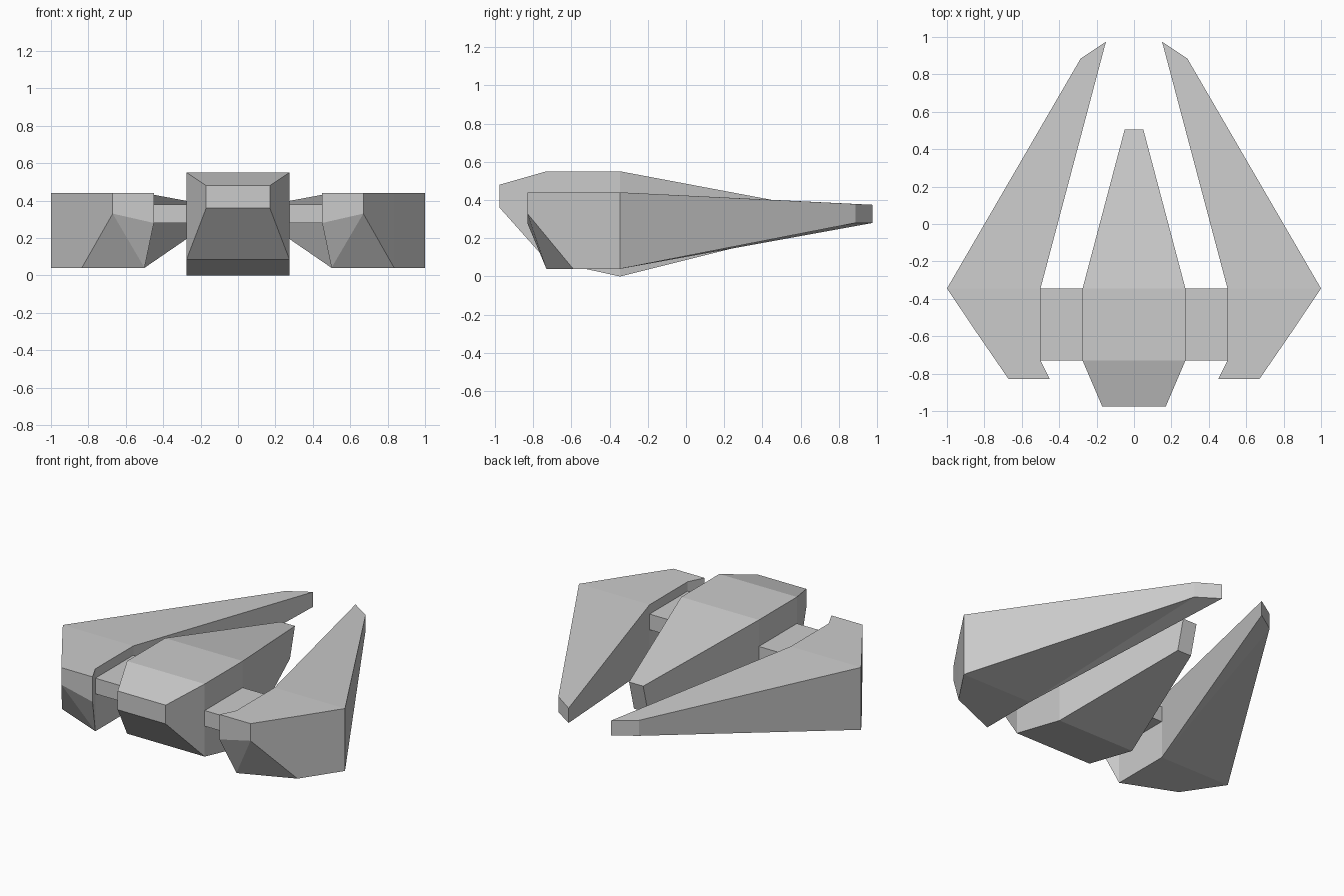
import bpy, bmesh

if "Cube" in bpy.data.objects:
    bpy.data.objects.remove(bpy.data.objects["Cube"])


def build(name, verts, faces, mirror=False):
    bm = bmesh.new()
    vs = [bm.verts.new(v) for v in verts]
    for f in faces:
        bm.faces.new([vs[i] for i in f])
    bmesh.ops.recalc_face_normals(bm, faces=bm.faces)
    mesh = bpy.data.meshes.new(name)
    bm.to_mesh(mesh)
    bm.free()
    ob = bpy.data.objects.new(name, mesh)
    bpy.context.collection.objects.link(ob)
    if mirror:
        ob.modifiers.new("mirror", 'MIRROR').use_axis[0] = True
    return ob


def loft(name, sections, mirror=False):
    """Rectangular sections: x0, x1, y at top, z top, y at bottom, z bottom."""
    verts, faces = [], []
    for x0, x1, yt, zt, yb, zb in sections:
        verts += [(x0, yt, zt), (x1, yt, zt), (x1, yb, zb), (x0, yb, zb)]
    last = len(verts) - 4
    for b in range(0, last, 4):
        for i in range(4):
            j = (i + 1) % 4
            faces.append((b + i, b + j, b + 4 + j, b + 4 + i))
    faces += [(3, 2, 1, 0), tuple(range(last, last + 4))]
    return build(name, verts, faces, mirror)


# Central hull, front to tapered tail
loft("hull", [
    (-0.17, 0.17, -0.975, 0.48, -0.975, 0.36),
    (-0.275, 0.275, -0.73, 0.55, -0.73, 0.085),
    (-0.275, 0.275, -0.345, 0.55, -0.345, 0.0),
    (-0.05, 0.05, 0.505, 0.39, 0.455, 0.20),
])

# Struts joining hull and side pods
loft("strut", [
    (0.275, 0.5, -0.73, 0.38, -0.73, 0.28),
    (0.275, 0.5, -0.345, 0.38, -0.345, 0.28),
], mirror=True)

# Side pods: plan outline with top and bottom heights
outline = [  # x, y, z top, z bottom
    (0.15, 0.975, 0.375, 0.28),
    (0.285, 0.885, 0.379, 0.28),
    (1.0, -0.345, 0.44, 0.04),
    (0.835, -0.59, 0.44, 0.04),
    (0.67, -0.83, 0.44, 0.33),
    (0.45, -0.83, 0.44, 0.28),
    (0.5, -0.73, 0.44, 0.04),
    (0.5, -0.345, 0.44, 0.04),
]
n = len(outline)
verts = [(x, y, t) for x, y, t, b in outline] + [(x, y, b) for x, y, t, b in outline]
walls = [(i, (i + 1) % n, n + (i + 1) % n, n + i) for i in range(n)]
top = [(0, 1, 2, 7), (2, 3, 6, 7), (3, 4, 6), (4, 5, 6)]
bottom = [(0, 1, 7), (1, 2, 7)] + top[1:]
build("side_pod", verts, walls + top + [tuple(n + i for i in f) for f in bottom], mirror=True)
